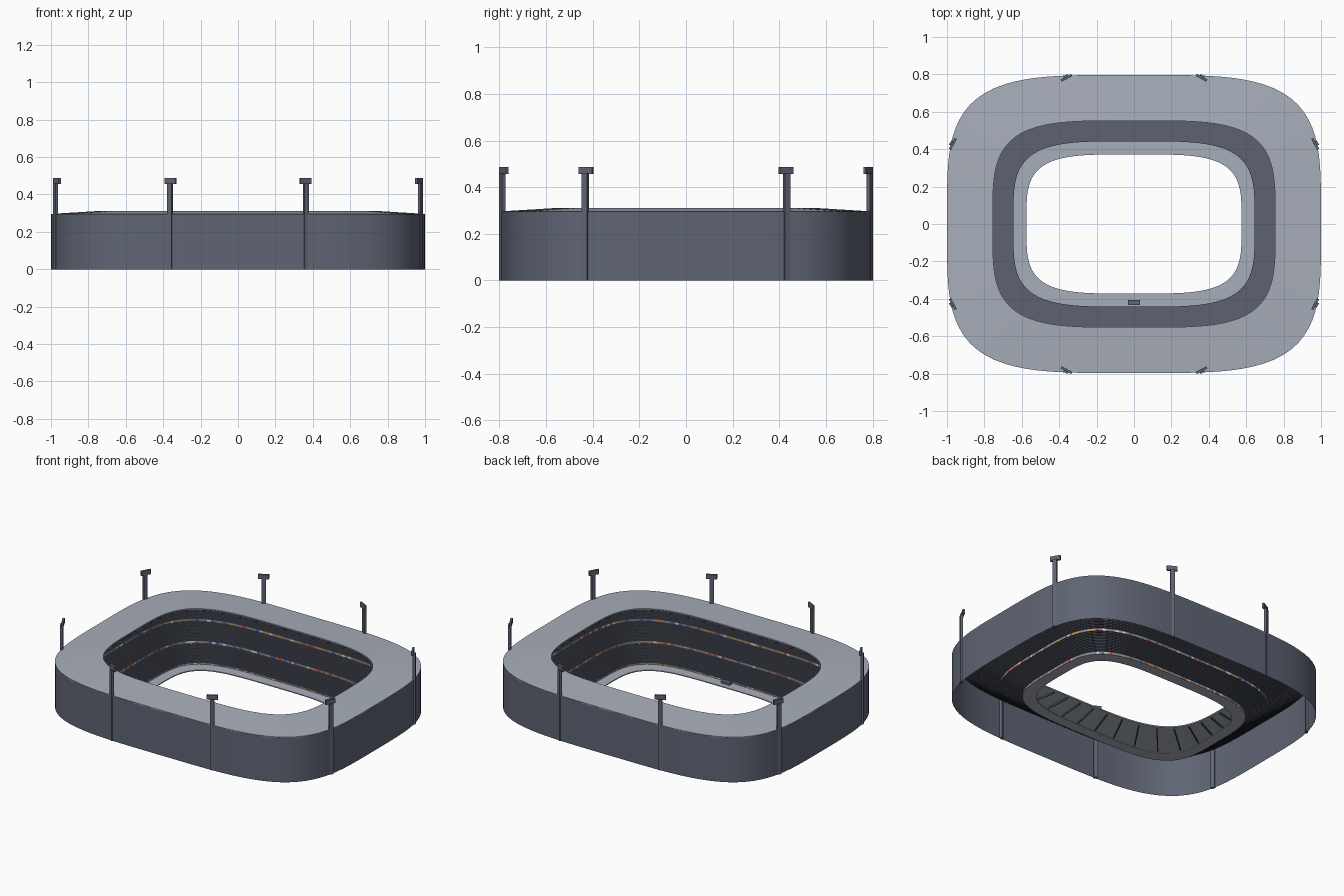
import bpy, bmesh, math, random
from mathutils import Matrix

random.seed(4)
if "Cube" in bpy.data.objects:
    bpy.data.objects.remove(bpy.data.objects["Cube"], do_unlink=True)

ASPECT = 0.203   # every ring is this much shorter in y than in x


def material(name, r, g, b):
    m = bpy.data.materials.new(name)
    m.use_nodes = True
    m.diffuse_color = (r, g, b, 1)
    m.node_tree.nodes["Principled BSDF"].inputs["Base Color"].default_value = (r, g, b, 1)
    return m


WALL = material("slate wall", 0.115, 0.13, 0.175)
STAND = material("slate seating", 0.11, 0.122, 0.165)
ROOF = material("light grey roof", 0.39, 0.425, 0.49)
METAL = material("dark steel", 0.09, 0.097, 0.125)
RAIL = material("grey board", 0.25, 0.25, 0.28)
WHITE = material("white board", 0.7, 0.7, 0.7)
ORANGE = material("orange board", 0.65, 0.28, 0.05)
RED = material("red board", 0.5, 0.06, 0.05)
BLUE = material("blue board", 0.06, 0.12, 0.45)


def outline(a, t):
    """Point on a rounded-rectangle ring of half length a at angle t."""
    c, s = math.cos(t), math.sin(t)
    r = (c ** 4 + s ** 4) ** -0.25
    return a * r * c, (a - ASPECT) * r * s


def finish(bm, name, mats):
    mesh = bpy.data.meshes.new(name)
    bm.to_mesh(mesh)
    bm.free()
    for m in mats:
        mesh.materials.append(m)
    ob = bpy.data.objects.new(name, mesh)
    bpy.context.collection.objects.link(ob)
    return ob


def sweep(name, profile, mats, closed=False, pick=None, seg=128):
    """Carry a (half length, height) profile round the stadium."""
    bm = bmesh.new()
    rings = []
    for a, z in profile:
        rings.append([bm.verts.new((*outline(a, math.tau * i / seg), z)) for i in range(seg)])
    if closed:
        rings.append(rings[0])
    for low, high in zip(rings, rings[1:]):
        for i in range(seg):
            k = (i + 1) % seg
            f = bm.faces.new((low[i], low[k], high[k], high[i]))
            if pick:
                f.material_index = pick()
    ob = finish(bm, name, mats)
    bpy.ops.object.select_all(action='DESELECT')
    ob.select_set(True)
    bpy.context.view_layer.objects.active = ob
    bpy.ops.object.shade_smooth_by_angle(angle=math.radians(30))


def add_box(bm, size, centre, turn=0.0):
    m = (Matrix.Translation(centre) @ Matrix.Rotation(turn, 4, 'Z')
         @ Matrix.Diagonal((*size, 1)))
    bmesh.ops.create_cube(bm, size=1, matrix=m)


# Outer wall, roof and ground apron
sweep("outer_wall", [(1.0, 0), (1.0, 0.295)], [WALL])
sweep("roof", [(1.0, 0.289), (1.0, 0.296), (0.755, 0.311), (0.755, 0.303)], [ROOF], True)
sweep("ground_apron", [(0.645, 0), (0.645, 0.006), (0.575, 0.006), (0.575, 0)], [ROOF], True)

# Three tiers of stepped seating, each rising behind a strip of coloured boards
ROWS, RUN, RISE, BOARD = 14, 0.112, 0.083, 0.014
for tier in range(3):
    a0, z0 = 0.645 + tier * RUN, tier * RISE
    base = z0 + BOARD
    step = (RISE - BOARD) / ROWS
    steps = []
    for r in range(ROWS):
        a = a0 + r * RUN / ROWS
        steps += [(a, base + r * step), (a, base + (r + 1) * step)]
    steps.append((a0 + RUN, z0 + RISE))
    sweep(f"seating_tier_{tier + 1}", steps[::-1], [STAND])
    sweep(f"board_strip_{tier + 1}", [(a0, base), (a0, z0)],
          [RAIL, WHITE, ORANGE, RED, BLUE], seg=256,
          pick=lambda: random.choice((0, 0, 0, 0, 0, 1, 2, 2, 3, 4)))

# Radial beams under the roof
bm = bmesh.new()
BEAMS = 48
for i in range(BEAMS):
    t = math.tau * (i + 0.5) / BEAMS
    x0, y0 = outline(0.76, t)
    x1, y1 = outline(0.985, t)
    dx, dy = x1 - x0, y1 - y0
    add_box(bm, (math.hypot(dx, dy), 0.006, 0.01),
            ((x0 + x1) / 2, (y0 + y1) / 2, 0.29), math.atan2(dy, dx))
finish(bm, "roof_beams", [METAL])

# Floodlight masts, mirrored into all four quarters, lamps set slightly inward
bm = bmesh.new()
for x, y, deg in ((0.364, 0.788, 62), (0.976, 0.432, 28)):
    for sx in (1, -1):
        for sy in (1, -1):
            turn = math.radians(deg) * sx * sy
            add_box(bm, (0.016, 0.026, 0.46), (x * sx, y * sy, 0.23), turn)
            add_box(bm, (0.013, 0.065, 0.03), (x * sx * 0.992, y * sy * 0.992, 0.472), turn)
finish(bm, "floodlight_masts", [WALL])

# Team shelter on the front side of the apron
bm = bmesh.new()
add_box(bm, (0.062, 0.028, 0.014), (0, -0.42, 0.013))
finish(bm, "team_shelter", [WALL])
